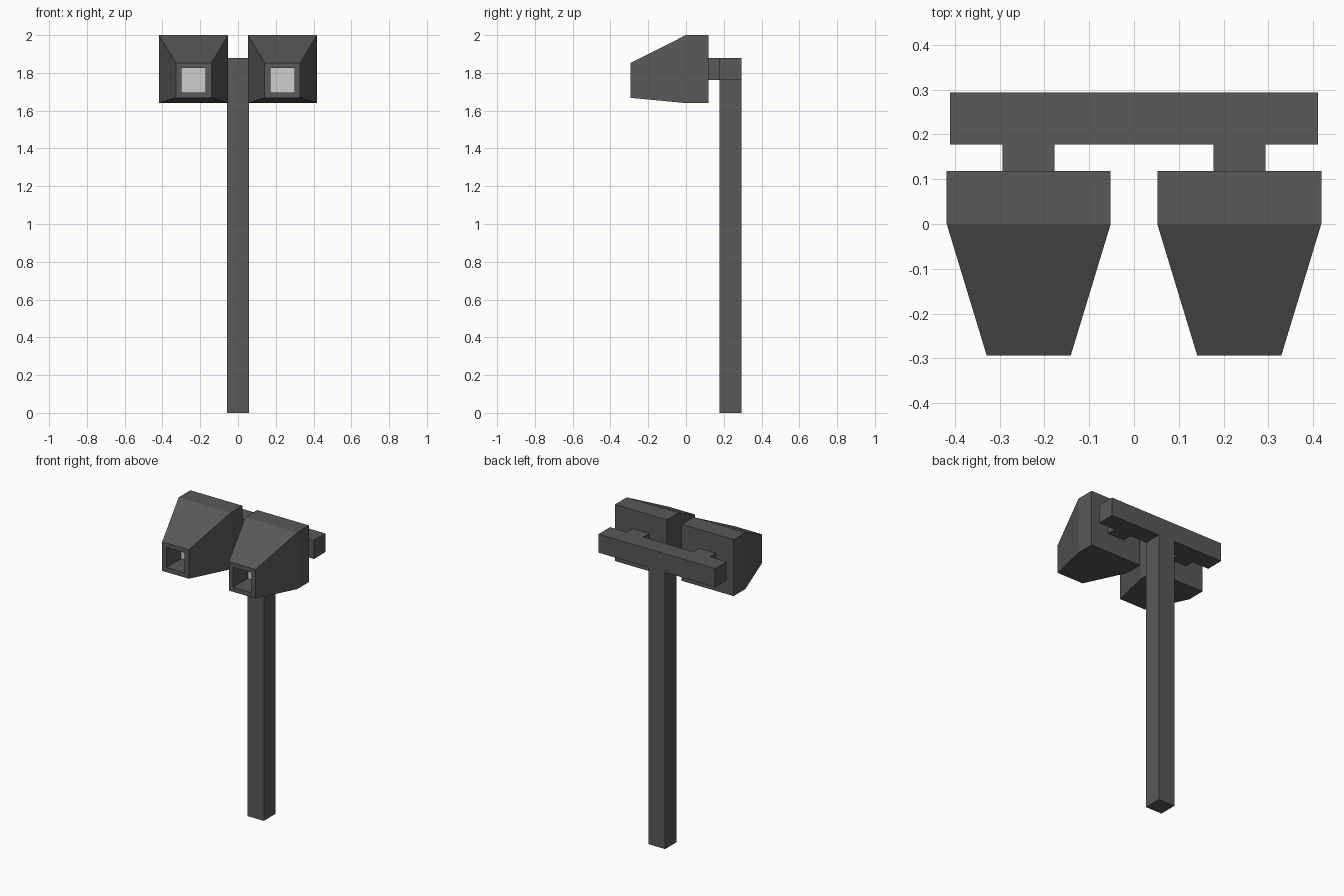
import bpy, bmesh

if "Cube" in bpy.data.objects:
    bpy.data.objects.remove(bpy.data.objects["Cube"])


def material(name, v):
    m = bpy.data.materials.new(name)
    m.diffuse_color = (v, v, v, 1)
    m.use_nodes = True
    m.node_tree.nodes["Principled BSDF"].inputs["Base Color"].default_value = m.diffuse_color
    return m


DARK = material("dark grey metal", 0.1)
LENS = material("pale lens", 0.62)


def finish(name, bm, mats):
    me = bpy.data.meshes.new(name)
    bm.to_mesh(me)
    bm.free()
    for m in mats:
        me.materials.append(m)
    ob = bpy.data.objects.new(name, me)
    bpy.context.collection.objects.link(ob)
    return ob


def box(name, x0, x1, y0, y1, z0, z1):
    bm = bmesh.new()
    bmesh.ops.create_cube(bm, size=1)
    for v in bm.verts:
        v.co = (x1 if v.co.x > 0 else x0, y1 if v.co.y > 0 else y0, z1 if v.co.z > 0 else z0)
    return finish(name, bm, [DARK])


def lamp_head(name, cx):
    # Rectangular sections (y, half width, bottom, top): back, shoulder, nose, rim, recess floor
    sections = [(0.118, 0.183, 1.64, 2.0), (0.0, 0.183, 1.64, 2.0),
                (-0.293, 0.094, 1.668, 1.853), (-0.293, 0.064, 1.697, 1.825),
                (-0.145, 0.064, 1.697, 1.825)]
    bm = bmesh.new()
    rings = [[bm.verts.new((cx + sx * hw, y, z)) for sx, z in
              ((-1, z0), (1, z0), (1, z1), (-1, z1))] for y, hw, z0, z1 in sections]
    bm.faces.new(rings[0])
    for a, b in zip(rings, rings[1:]):
        for i in range(4):
            j = (i + 1) % 4
            bm.faces.new((a[i], a[j], b[j], b[i]))
    lens = bm.faces.new(rings[-1])
    lens.material_index = 1
    bmesh.ops.recalc_face_normals(bm, faces=bm.faces)
    return finish(name, bm, [DARK, LENS])


# Post and crossbar
box("post", -0.058, 0.058, 0.177, 0.293, 0, 1.762)
box("crossbar", -0.411, 0.411, 0.177, 0.293, 1.762, 1.88)

# Paired heads with their connecting stubs
for side, cx in (("left", -0.235), ("right", 0.235)):
    box(side + "_stub", cx - 0.058, cx + 0.058, 0.118, 0.177, 1.762, 1.88)
    lamp_head(side + "_lamp_head", cx)
